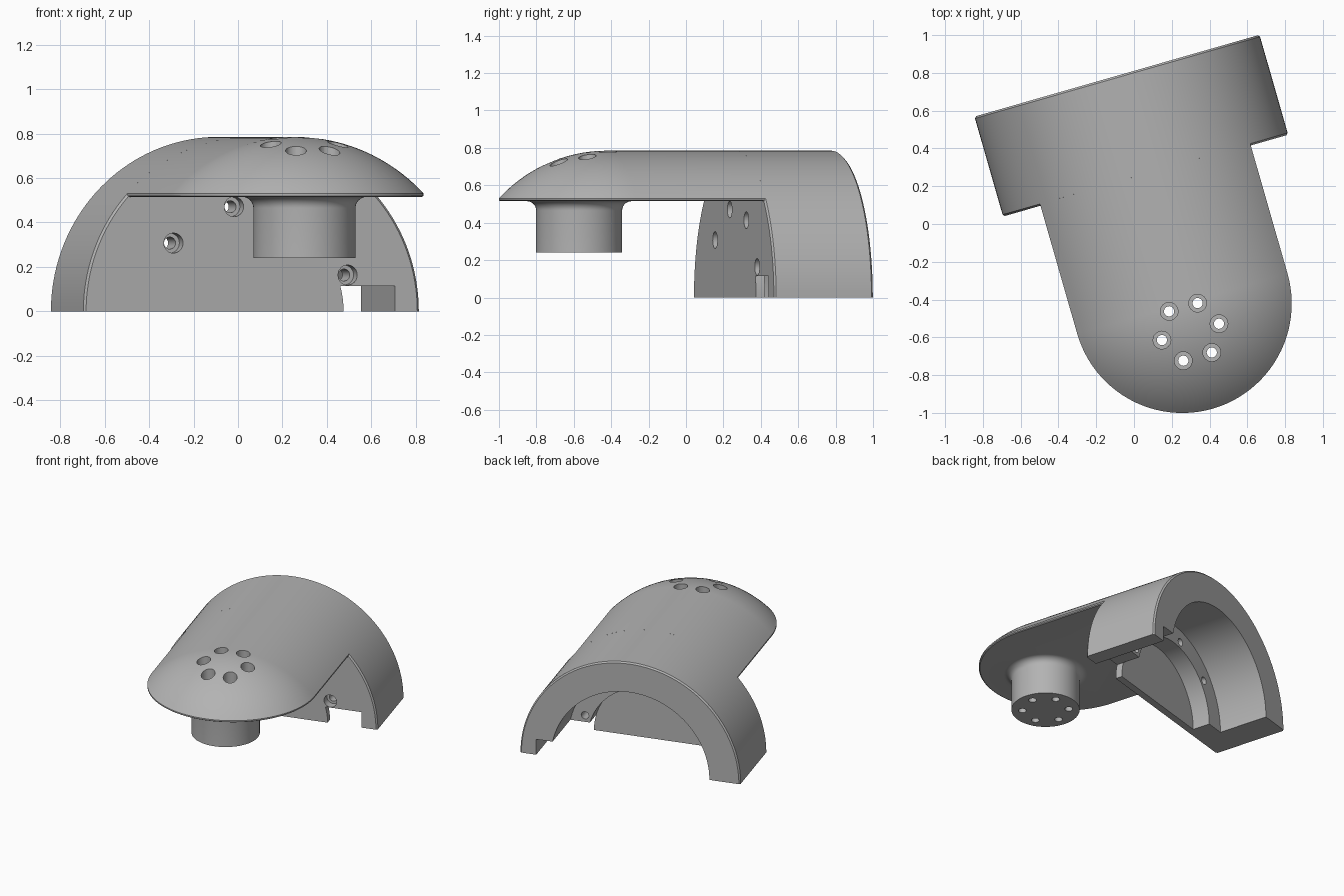
import bpy, bmesh
from math import pi, sin, cos, asin, radians
from mathutils import Matrix

if "Cube" in bpy.data.objects:
    bpy.data.objects.remove(bpy.data.objects["Cube"])

R = 0.785             # outer radius of the arched body
DEPTH = 0.55          # body depth, back to front
TIP = -1.255          # centre of the rounded arm end
STEM = -1.411         # centre of the stem
PLACE = Matrix.Translation((-0.09, 0.785, 0)) @ Matrix.Rotation(radians(16), 4, "Z")
UPRIGHT = Matrix.Identity(4)
ALONG = Matrix.Rotation(pi / 2, 4, "X")    # lathe axis turned to face the front

grey = bpy.data.materials.new("plain grey")
grey.use_nodes = True
grey.diffuse_color = (0.45, 0.45, 0.45, 1)
grey.node_tree.nodes["Principled BSDF"].inputs["Base Color"].default_value = grey.diffuse_color


def finish(name, bm):
    bmesh.ops.remove_doubles(bm, verts=bm.verts, dist=1e-5)
    bmesh.ops.recalc_face_normals(bm, faces=bm.faces)
    mesh = bpy.data.meshes.new(name)
    bm.to_mesh(mesh)
    bm.free()
    mesh.materials.append(grey)
    obj = bpy.data.objects.new(name, mesh)
    bpy.context.collection.objects.link(obj)
    return obj


def skin(bm, columns, closed):
    """Quads between neighbouring columns of points, each column a closed loop."""
    cols = [[bm.verts.new(p) for p in c] for c in columns]
    for a, b in zip(cols, cols[1:] + cols[:1] if closed else cols[1:]):
        for i in range(len(a)):
            j = (i + 1) % len(a)
            bm.faces.new((a[i], a[j], b[j], b[i]))
    return cols


def lathe(bm, profile, matrix=UPRIGHT, span=2 * pi, steps=64):
    """Turn a closed (radius, height) profile about the local z axis."""
    full = span > 6
    count = steps if full else steps + 1
    angles = [span * k / steps for k in range(count)]
    columns = [[matrix @ Matrix.Rotation(a, 4, "Z") @ Matrix.Translation((r, 0, h)).translation
                for r, h in profile] for a in angles]
    cols = skin(bm, columns, full)
    if not full:
        bm.faces.new(cols[0])
        bm.faces.new(cols[-1])
    bmesh.ops.remove_doubles(bm, verts=bm.verts, dist=1e-5)


def boolean(target, tool, operation):
    mod = target.modifiers.new(operation, "BOOLEAN")
    mod.object, mod.operation, mod.solver = tool, operation, "EXACT"
    bpy.context.view_layer.update()
    graph = bpy.context.evaluated_depsgraph_get()
    result = bpy.data.meshes.new_from_object(target.evaluated_get(graph))
    target.modifiers.clear()
    target.data = result
    bpy.data.objects.remove(tool)


def stepped_hole(r, wide, start, step, end):
    return [(0, start), (r, start), (r, step), (wide, step), (wide, end), (0, end)]


# Arched body: stepped half ring, open at the back, with softened outer edges
c = 0.01
bm = bmesh.new()
lathe(bm, [(0.565, 0), (R - c, 0), (R, c), (R, DEPTH - c), (R - c, DEPTH),
           (0.43, DEPTH), (0.43, 0.37), (0.565, 0.37)], ALONG, pi, 72)
body = finish("arched_body", bm)

# Cable slot along the foot of the body
bm = bmesh.new()
bmesh.ops.create_cube(bm, size=1, matrix=Matrix.Translation((0.535, -0.3, 0.0075))
                      @ Matrix.Diagonal((0.27, 0.9, 0.215, 1)))
boolean(body, finish("slot_cutter", bm), "DIFFERENCE")

# Four counterbored screw holes in the front ring
bm = bmesh.new()
for deg in (20, 60, 100, 140):
    a = radians(deg)
    at = Matrix.Translation((0.478 * cos(a), 0, 0.478 * sin(a)))
    lathe(bm, stepped_hole(0.027, 0.045, 0.3, 0.49, 0.6), at @ ALONG, steps=24)
boolean(body, finish("screw_cutter", bm), "DIFFERENCE")

# Thin half disc closing the front
bm = bmesh.new()
lathe(bm, [(0, 0.5), (0.43, 0.5), (0.43, DEPTH), (0, DEPTH)], ALONG, pi, 72)
front_panel = finish("front_panel", bm)

# Overhanging arm: arched section carried round a domed end
low = 0.53
edge = asin(low / R)
section = [(0, 0.515), (0.572, 0.515), (0.579, 0.52)]
for k in range(21):
    t = edge + (pi / 2 - edge) * k / 20
    section.append((R * cos(t) if k < 20 else 0, R * sin(t)))
stations = [(-0.54, pi)] + [(TIP, pi + pi * k / 48) for k in range(49)] + [(-0.54, 2 * pi)]
bm = bmesh.new()
skin(bm, [[(r * cos(a), y + r * sin(a), z) for r, z in section] for y, a in stations], False)
bmesh.ops.remove_doubles(bm, verts=bm.verts, dist=1e-5)
bmesh.ops.dissolve_degenerate(bm, edges=bm.edges, dist=1e-6)
rim = [e for e in bm.edges if e.is_boundary]
bmesh.ops.holes_fill(bm, edges=rim, sides=0)
arm = finish("overhanging_arm", bm)

# Round stem with a flared root under the arm
flare = [(0.28 - 0.05 * cos(pi / 2 * k / 8), 0.465 + 0.05 * sin(pi / 2 * k / 8)) for k in range(9)]
bm = bmesh.new()
lathe(bm, [(0, 0.24), (0.23, 0.24)] + flare + [(0.28, 0.54), (0, 0.54)],
      Matrix.Translation((0, STEM, 0)))
boolean(arm, finish("stem", bm), "UNION")

# Six counterbored holes through dome and stem
bm = bmesh.new()
for k in range(6):
    a = k * pi / 3
    lathe(bm, stepped_hole(0.027, 0.047, 0.1, 0.56, 1.0),
          Matrix.Translation((0.157 * cos(a), STEM + 0.157 * sin(a), 0)), steps=24)
boolean(arm, finish("bolt_cutter", bm), "DIFFERENCE")

# Place the parts and shade them smooth with sharp edges
bpy.ops.object.select_all(action="DESELECT")
for obj in (body, front_panel, arm):
    obj.data.transform(PLACE)
    obj.select_set(True)
bpy.context.view_layer.objects.active = body
bpy.ops.object.shade_smooth_by_angle(angle=radians(30))
